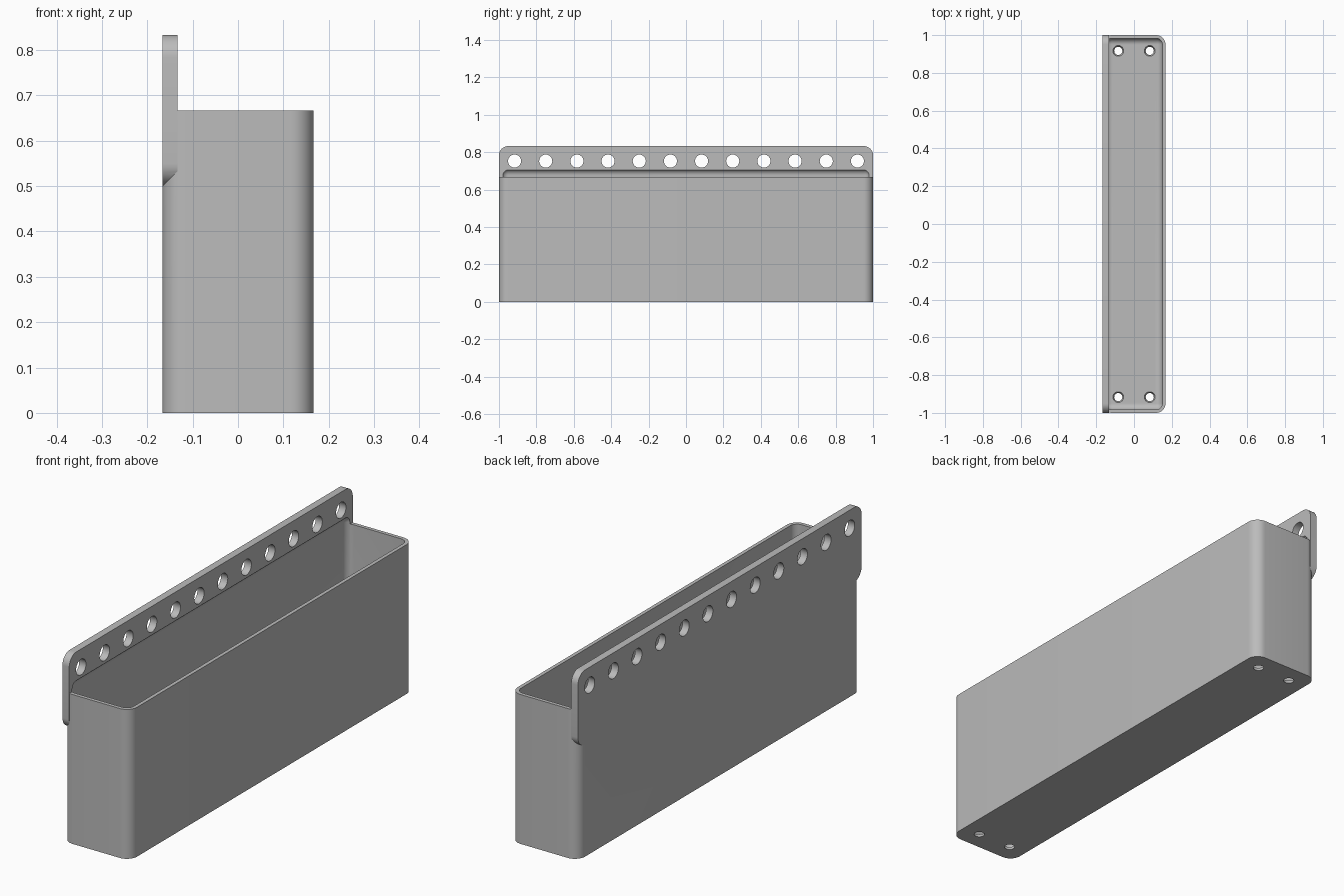
import bpy, bmesh, math
from mathutils import Matrix, Vector

if "Cube" in bpy.data.objects:
    bpy.data.objects.remove(bpy.data.objects["Cube"], do_unlink=True)

grey = bpy.data.materials.new("plain grey")
grey.use_nodes = True
colour = (0.5, 0.5, 0.5, 1)
grey.diffuse_color = colour
grey.node_tree.nodes["Principled BSDF"].inputs["Base Color"].default_value = colour

# Main sizes
W, L, H = 1 / 6, 1.0, 2 / 3
WALL, RADIUS = 1 / 60, 0.05
PLATE_BOTTOM, PLATE_TOP, PLATE_THICK = 0.5, 5 / 6, 1 / 30


def to_object(bm, name):
    bmesh.ops.recalc_face_normals(bm, faces=bm.faces)
    mesh = bpy.data.meshes.new(name)
    bm.to_mesh(mesh)
    bm.free()
    mesh.materials.append(grey)
    obj = bpy.data.objects.new(name, mesh)
    bpy.context.collection.objects.link(obj)
    return obj


def rounded_box(name, low, high, radius, axes):
    """Box between two corners, rounding the edges that run along the given axes."""
    low, high = Vector(low), Vector(high)
    bm = bmesh.new()
    bmesh.ops.create_cube(bm, size=1)
    bmesh.ops.scale(bm, vec=high - low, verts=bm.verts)
    bmesh.ops.translate(bm, vec=(low + high) / 2, verts=bm.verts)
    edges = [e for e in bm.edges
             if any(abs((e.verts[0].co - e.verts[1].co)[a]) > 1e-4 for a in axes)]
    bmesh.ops.bevel(bm, geom=edges, offset=radius, segments=10, profile=0.5,
                    affect='EDGES', clamp_overlap=False)
    return to_object(bm, name)


def hole_cutters(name, places, r1, r2, depth, turn):
    bm = bmesh.new()
    for place in places:
        bmesh.ops.create_cone(bm, cap_ends=True, segments=32, radius1=r1, radius2=r2,
                              depth=depth, matrix=Matrix.Translation(place) @ turn)
    return to_object(bm, name)


def combine(target, other, operation):
    mod = target.modifiers.new(operation.title(), 'BOOLEAN')
    mod.operation, mod.solver, mod.object = operation, 'EXACT', other
    bpy.context.view_layer.objects.active = target
    bpy.ops.object.modifier_apply(modifier=mod.name)
    bpy.data.objects.remove(other, do_unlink=True)


# Trough body with rounded upright corners
bin_body = rounded_box("storage_bin", (-W, -L, 0), (W, L, H), RADIUS, [2])

# Mounting plate along the left-hand wall, with rounded ends
plate = rounded_box("mounting_plate", (-W, -L, PLATE_BOTTOM),
                    (-W + PLATE_THICK, L, PLATE_TOP), RADIUS, [0])
combine(bin_body, plate, 'UNION')

# Inner cavity, filleted all round, reaching slightly up into the plate
cavity = rounded_box("cavity", (-W + WALL, -L + WALL, WALL),
                     (W - WALL, L - WALL, 0.71), RADIUS - WALL, [0, 1, 2])
combine(bin_body, cavity, 'DIFFERENCE')

# Row of mounting holes through the plate
row = [(-W + PLATE_THICK / 2, -11 / 12 + i / 6, 0.753) for i in range(12)]
combine(bin_body, hole_cutters("plate_holes", row, 0.035, 0.035, 0.1,
                               Matrix.Rotation(math.pi / 2, 4, 'Y')), 'DIFFERENCE')

# Tapered drain holes in the floor corners
drains = [(sx / 12, sy * 11 / 12, WALL / 2) for sx in (-1, 1) for sy in (-1, 1)]
combine(bin_body, hole_cutters("drain_holes", drains, 0.020, 0.030, WALL * 1.4,
                               Matrix.Identity(4)), 'DIFFERENCE')

# Smooth the rounded corners, keep the rims sharp
bpy.ops.object.select_all(action='DESELECT')
bin_body.select_set(True)
bpy.context.view_layer.objects.active = bin_body
bpy.ops.object.shade_smooth_by_angle(angle=math.radians(25))
